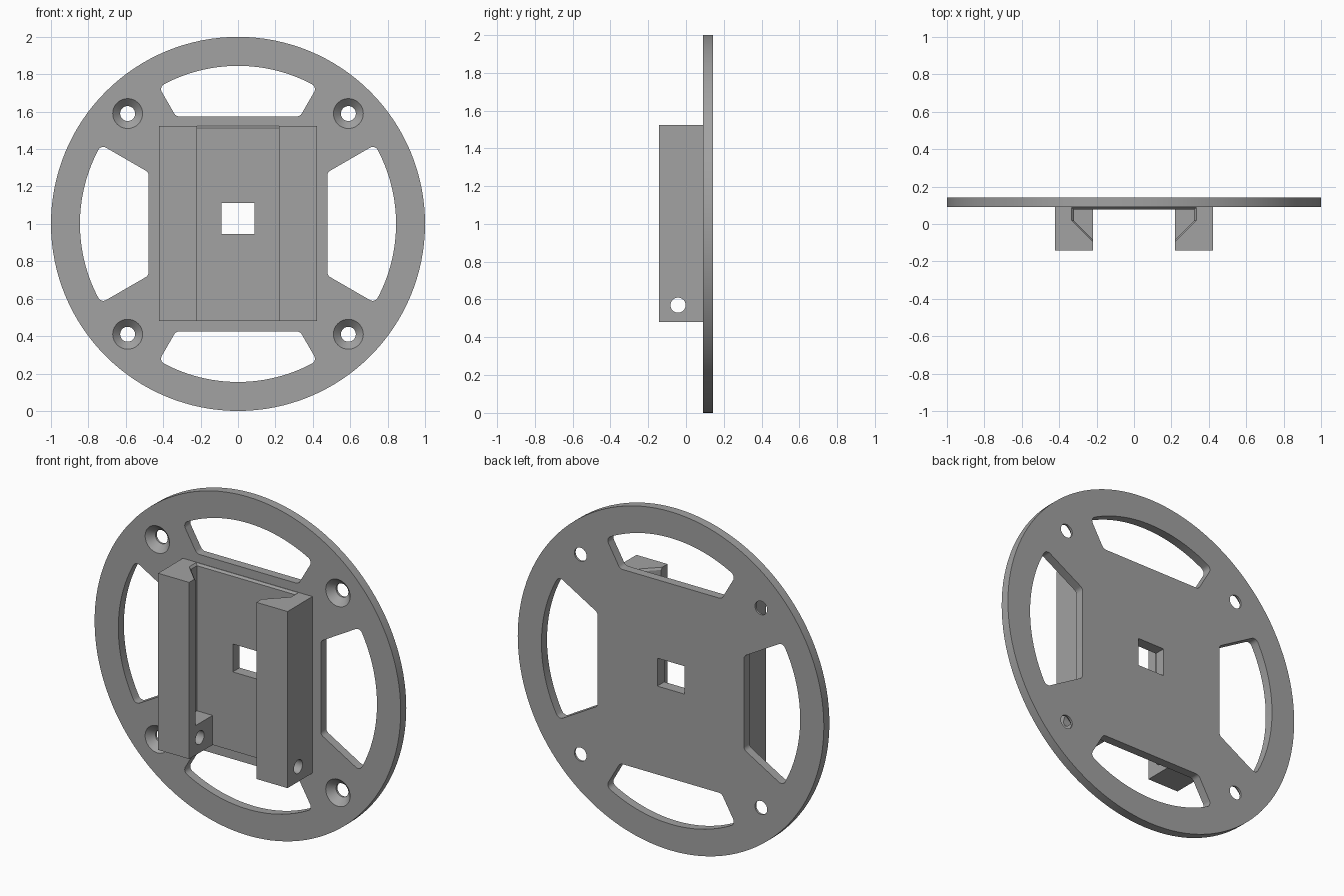
import bpy, bmesh
from math import sin, cos, tan, asin, radians, pi
from mathutils import Matrix, Vector

if "Cube" in bpy.data.objects:
    bpy.data.objects.remove(bpy.data.objects["Cube"])

BACK, FACE, FRONT = 0.142, 0.09, -0.142   # depth of plate back, plate face, rail fronts
LOW, HIGH = 0.481, 1.524                  # rail ends
CENTRE = Vector((0, 0, 1))

grey = bpy.data.materials.new("grey_plastic")
grey.use_nodes = True
colour = (0.36, 0.36, 0.36, 1)
grey.diffuse_color = colour
grey.node_tree.nodes["Principled BSDF"].inputs["Base Color"].default_value = colour


def loft(name, rings):
    """Closed solid through rings of points, each with the same count."""
    bm = bmesh.new()
    loops = [[bm.verts.new(p) for p in ring] for ring in rings]
    for a, b in zip(loops, loops[1:]):
        for i in range(len(a)):
            j = (i + 1) % len(a)
            bm.faces.new((a[i], a[j], b[j], b[i]))
    bm.faces.new(loops[0])
    bm.faces.new(loops[-1])
    bmesh.ops.recalc_face_normals(bm, faces=bm.faces)
    mesh = bpy.data.meshes.new(name)
    bm.to_mesh(mesh)
    bm.free()
    mesh.materials.append(grey)
    obj = bpy.data.objects.new(name, mesh)
    bpy.context.collection.objects.link(obj)
    return obj


def box(name, x0, x1, y0, y1, z0, z1):
    return loft(name, [[(x0, y0, z), (x1, y0, z), (x1, y1, z), (x0, y1, z)] for z in (z0, z1)])


def circle(x, y, z, r, n):
    return [(x + r * cos(2 * pi * i / n), y, z + r * sin(2 * pi * i / n)) for i in range(n)]


def cut(target, cutter):
    cutter.hide_render = True
    mod = target.modifiers.new("cut", "BOOLEAN")
    mod.operation, mod.solver, mod.object = "DIFFERENCE", "EXACT", cutter
    bpy.ops.object.select_all(action="DESELECT")
    bpy.context.view_layer.objects.active = target
    target.select_set(True)
    bpy.ops.object.modifier_apply(modifier=mod.name)
    bpy.data.objects.remove(cutter)


def slot_outline(inner, outer=0.845, r=0.03, half=radians(30)):
    """Rounded wedge window: flat inner edge, radial sides, arc outer edge."""
    reach = half - asin(r / (outer - r))
    tip = Vector((cos(reach), sin(reach))) * (outer - r)
    root = Vector((inner + r, (inner + r) * tan(half) - r / cos(half)))
    pts = [Vector((cos(reach * i / 24), sin(reach * i / 24))) * outer for i in range(24)]
    for corner, a0, a1 in ((tip, reach, half + pi / 2), (root, half + pi / 2, pi)):
        for i in range(9):
            a = a0 + (a1 - a0) * i / 8
            pts.append(corner + Vector((cos(a), sin(a))) * r)
    return pts + [Vector((p.x, -p.y)) for p in reversed(pts[1:])]


# Round plate
plate = loft("round_plate", [circle(0, y, 1, 1, 128) for y in (FACE, BACK)])

# Four windows in the plate
for turn in range(4):
    spin = Matrix.Rotation(turn * pi / 2, 3, "Y")
    outline = slot_outline(0.478 if turn % 2 == 0 else 0.575)
    cut(plate, loft("window_cutter", [
        [CENTRE + spin @ Vector((p.x, y, p.y)) for p in outline] for y in (0, 0.3)]))

# Countersunk screw holes
for sx in (-1, 1):
    for sz in (-1, 1):
        x, z = 0.59 * sx, 1 + 0.59 * sz
        cut(plate, loft("screw_cutter", [
            circle(x, y, z, r, 32) for y, r in
            ((FACE - 0.01, 0.09), (FACE + 0.03, 0.04 + 0.01), (FACE + 0.04, 0.04), (0.3, 0.04))]))

# Rail mount block
mount = box("rail_mount", -0.423, 0.423, FRONT, FACE, LOW, HIGH)


def channel(z, floor, wide, lip):
    side = [(0.22, -0.3), (0.22, lip), (wide, lip + wide - 0.22), (wide, floor)]
    return [(x, y, z) for x, y in side] + [(-x, y, z) for x, y in reversed(side)]


# Undercut channel, flared at its upper mouth, above the two stop blocks
cut(mount, loft("channel_cutter", [
    channel(0.655, 0.077, 0.322, -0.083),
    channel(HIGH - 0.012, 0.077, 0.322, -0.083),
    channel(HIGH + 0.001, 0.088, 0.334, -0.094)]))
# Straight gap between the stop blocks
cut(mount, box("gap_cutter", -0.22, 0.22, -0.3, 0.077, LOW - 0.1, 0.7))

# Cross pin hole through both rails
pin = [(0, y, z) for y, z in [(-0.042 + 0.04 * cos(pi * i / 16), 0.57 + 0.04 * sin(pi * i / 16))
                              for i in range(32)]]
cut(mount, loft("pin_cutter", [[(x, y, z) for _, y, z in pin] for x in (-0.6, 0.6)]))

# Square hole through floor and plate, then smooth the round edges
for part in (plate, mount):
    cut(part, box("square_cutter", -0.088, 0.088, -0.05, 0.3, 0.947, 1.112))
    bpy.ops.object.shade_smooth_by_angle(angle=radians(25))
